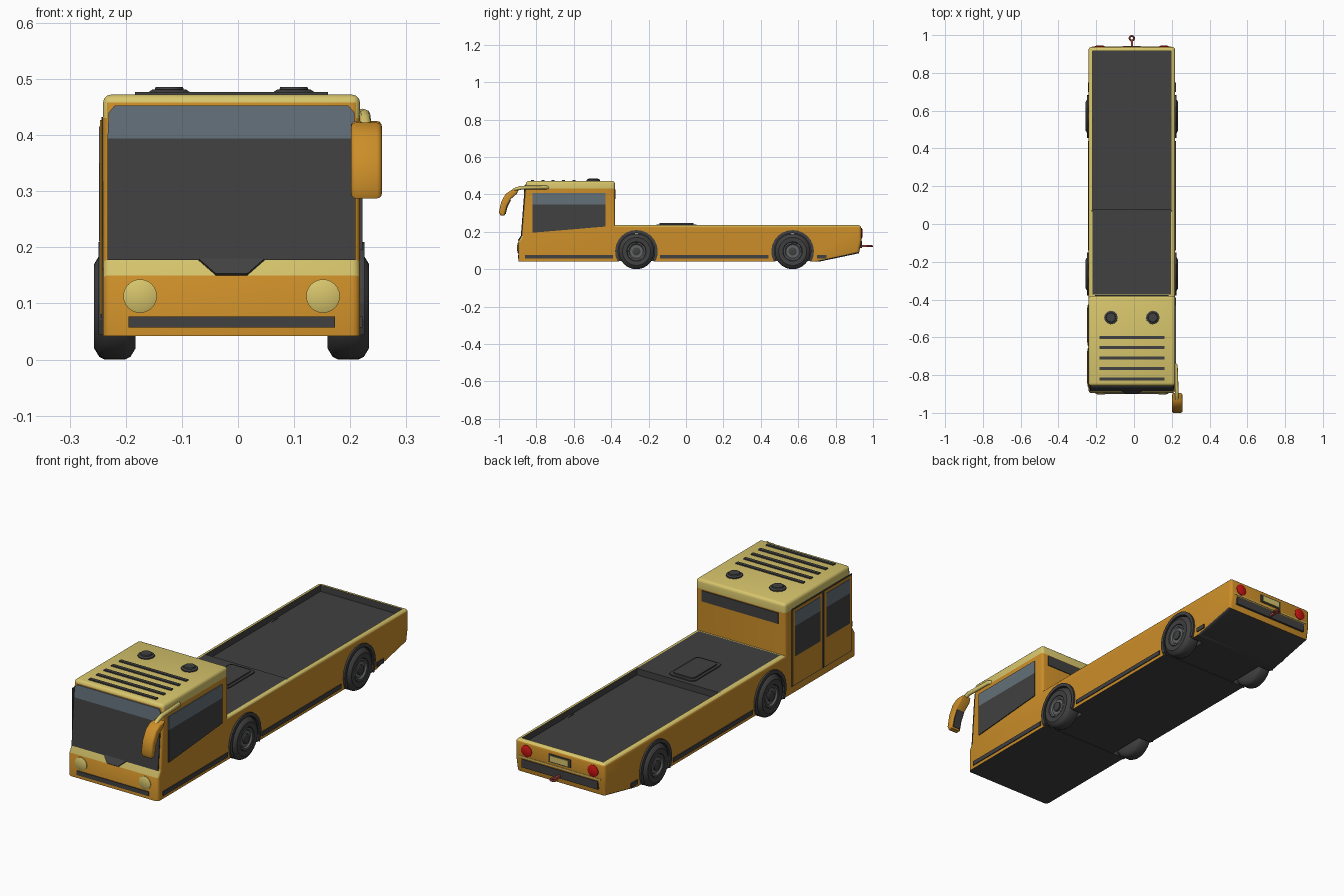
import bpy, bmesh, math
from mathutils import Vector, Matrix

if "Cube" in bpy.data.objects:
    bpy.data.objects.remove(bpy.data.objects["Cube"])

CX, HW = -0.0115, 0.229          # body centre line and half width
AXLES, AZ = (-0.265, 0.57), 0.095


def material(name, r, g, b):
    m = bpy.data.materials.new(name)
    m.diffuse_color = (r, g, b, 1)
    m.use_nodes = True
    m.node_tree.nodes["Principled BSDF"].inputs["Base Color"].default_value = m.diffuse_color
    return m


ORANGE = material("orange paint", 0.60, 0.27, 0.022)
YELLOW = material("pale yellow", 0.68, 0.56, 0.15)
DARK = material("dark grey", 0.052, 0.052, 0.052)
GLASS = material("tinted glass", 0.125, 0.16, 0.19)
HUB = material("hub grey", 0.12, 0.125, 0.13)
RED = material("lamp red", 0.58, 0.008, 0.006)
HOOK = material("hook red", 0.45, 0.07, 0.06)


def finish(name, bm, mats, smooth=True):
    bmesh.ops.recalc_face_normals(bm, faces=bm.faces)
    me = bpy.data.meshes.new(name)
    bm.to_mesh(me)
    bm.free()
    ob = bpy.data.objects.new(name, me)
    bpy.context.collection.objects.link(ob)
    for m in mats:
        me.materials.append(m)
    if smooth:
        bpy.ops.object.select_all(action='DESELECT')
        ob.select_set(True)
        bpy.context.view_layer.objects.active = ob
        bpy.ops.object.shade_smooth_by_angle(angle=math.radians(35))
    return ob


def extruded(pts, vec):
    bm = bmesh.new()
    f = bm.faces.new([bm.verts.new(p) for p in pts])
    r = bmesh.ops.extrude_face_region(bm, geom=[f])
    bmesh.ops.translate(bm, vec=vec, verts=[v for v in r['geom'] if isinstance(v, bmesh.types.BMVert)])
    bmesh.ops.recalc_face_normals(bm, faces=bm.faces)
    return bm


def plate(name, pts, vec, mat):
    return finish(name, extruded(pts, Vector(vec)), [mat], False)


def box(name, x0, x1, y0, y1, z0, z1, mat, bevel=0):
    bm = extruded([(x0, y0, z0), (x1, y0, z0), (x1, y1, z0), (x0, y1, z0)], Vector((0, 0, z1 - z0)))
    if bevel:
        bmesh.ops.bevel(bm, geom=[e for e in bm.edges if abs(e.verts[0].co.z - e.verts[1].co.z) > 1e-4],
                        offset=bevel, segments=3, profile=0.5, affect='EDGES')
    return finish(name, bm, [mat])


def lathe(name, profile, loc, axis, mat, seg=32):
    """Spin (along, radius) points about an axis."""
    bm = bmesh.new()
    vs = [bm.verts.new((r, 0, a)) for a, r in profile]
    es = [bm.edges.new(p) for p in zip(vs, vs[1:])]
    bmesh.ops.spin(bm, geom=vs + es, cent=(0, 0, 0), axis=(0, 0, 1), angle=2 * math.pi, steps=seg)
    bmesh.ops.remove_doubles(bm, verts=bm.verts, dist=1e-5)
    rot = Vector((0, 0, 1)).rotation_difference(Vector(axis)).to_matrix().to_4x4()
    bmesh.ops.transform(bm, matrix=Matrix.Translation(loc) @ rot, verts=bm.verts)
    return finish(name, bm, [mat])


# Body: side profile with wheel arches, extruded across
prof = [(-0.895, 0.15), (-0.895, 0.042)]
for ay in AXLES:
    for i in range(17):
        t = math.radians(208.4 - 236.8 * i / 16)
        prof.append((ay + 0.105 * math.cos(t), AZ + 0.105 * math.sin(t) - (0.003 if i in (0, 16) else 0)))
prof += [(0.72, 0.042), (0.925, 0.085), (0.937, 0.15), (0.937, 0.235), (-0.38, 0.235), (-0.38, 0.472),
         (-0.855, 0.472), (-0.878, 0.178)]
bm = extruded([(CX - HW, y, z) for y, z in prof], Vector((2 * HW, 0, 0)))


def in_arch(p):
    return any(math.hypot(p.y - ay, p.z - AZ) < 0.116 for ay in AXLES)


def soft(e):
    a, b = (v.co for v in e.verts)
    if max(a.z, b.z) < 0.06 or (in_arch(a) and in_arch(b)):
        return False
    if abs(a.x - b.x) > 0.1:
        return a.z > 0.46 or (a.y > 0.9 and a.z > 0.2)
    return True


bmesh.ops.bevel(bm, geom=[e for e in bm.edges if soft(e)], offset=0.014, segments=3, profile=0.5,
                affect='EDGES', clamp_overlap=False)
bmesh.ops.bisect_plane(bm, geom=bm.verts[:] + bm.edges[:] + bm.faces[:], plane_co=(0, 0, 0.43), plane_no=(0, 0, 1))
bm.normal_update()

# Load bed: split the top face, inset both halves and sink the rear one
deck = max((f for f in bm.faces if abs(f.normal.z) > 0.9 and abs(f.calc_center_median().z - 0.235) < 0.01),
           key=lambda f: f.calc_area())
r = bmesh.ops.bisect_plane(bm, geom=[deck] + deck.edges[:] + deck.verts[:], plane_co=(0, 0.07, 0), plane_no=(0, 1, 0))
halves = [g for g in r['geom'] if isinstance(g, bmesh.types.BMFace)]
bmesh.ops.inset_individual(bm, faces=halves, thickness=0.009)
rear = max(halves, key=lambda f: f.calc_center_bounds().y)
walls = bmesh.ops.extrude_face_region(bm, geom=[rear])['geom']
floor = [g for g in walls if isinstance(g, bmesh.types.BMFace)]
bmesh.ops.translate(bm, vec=(0, 0, -0.03), verts=[g for g in walls if isinstance(g, bmesh.types.BMVert)])
if rear.is_valid:
    bmesh.ops.delete(bm, geom=[rear], context='FACES_ONLY')
bm.normal_update()
dark = set(f for f in halves if f.is_valid) | set(floor)
for f in floor:
    dark |= {g for e in f.edges for g in e.link_faces}
for f in bm.faces:
    c, n = f.calc_center_median(), f.normal
    if f in dark or (n.z < -0.5 and c.z < 0.1) or (in_arch(c) and abs(n.x) < 0.5):
        f.material_index = 2
    elif abs(c.y - 0.07) < 0.012 and n.z > 0.9:
        f.material_index = 2
    elif (c.z > 0.43 and n.y > -0.8) or (n.z > 0.3 and (c.z > 0.222 or c.y < -0.85)):
        f.material_index = 1
finish("body", bm, [ORANGE, YELLOW, DARK])
box("chassis", CX - 0.165, CX + 0.165, -0.42, 0.72, 0.044, 0.19, DARK)
box("deck_hatch", CX - 0.066, CX + 0.066, -0.157, 0.055, 0.23, 0.24, DARK, 0.02)
box("deck_hatch_lid", CX - 0.054, CX + 0.054, -0.143, 0.041, 0.239, 0.246, DARK, 0.015)

# Wheels, hubs and arch trims
for s, side in ((-1, "left"), (1, "right")):
    for ay, end in zip(AXLES, ("front", "rear")):
        loc = (CX + s * 0.208, ay, AZ)
        lathe(f"{end}_{side}_tyre", [(-0.037, 0), (-0.037, 0.075), (-0.028, 0.09), (-0.018, 0.095), (0.018, 0.095),
              (0.028, 0.09), (0.037, 0.075), (0.035, 0.052), (0.022, 0.048), (0.022, 0)], loc, (s, 0, 0), DARK)
        lathe(f"{end}_{side}_hub", [(0.02, 0.049), (0.034, 0.049), (0.034, 0.042), (0.027, 0.036), (0.027, 0)],
              loc, (s, 0, 0), HUB)
        lathe(f"{end}_{side}_hub_cap", [(0.02, 0.022), (0.034, 0.022), (0.036, 0.017), (0.036, 0)],
              loc, (s, 0, 0), DARK, 12)
        ring = [(rad * math.cos(t), rad * math.sin(t)) for rad, ts in ((0.098, range(17)), (0.114, range(16, -1, -1)))
                for t in (math.radians(-27 + 234 * i / 16) for i in ts)]
        plate(f"{end}_{side}_arch", [(CX + s * 0.2, ay + y, AZ + z) for y, z in ring], (s * 0.037, 0, 0), DARK)


def side_plate(name, s, yz, mat, lift=0.004, base=0.0):
    plate(name, [(CX + s * (HW + base), y, z) for y, z in yz], (s * lift, 0, 0), mat)


def rect(y0, y1, z0, z1):
    return [(y0, z0), (y1, z0), (y1, z1), (y0, z1)]


# Skirt strips
for s in (-1, 1):
    for y0, y1 in ((-0.86, -0.39), (-0.14, 0.44), (0.70, 0.75)):
        if s > 0 or y0 > -0.8:
            side_plate("skirt_strip", s, rect(y0, y1, 0.057, 0.077), DARK)

# Right cab window
side_plate("right_window", 1, [(-0.82, 0.195), (-0.43, 0.228), (-0.43, 0.345), (-0.82, 0.345)], DARK)
side_plate("right_window_tint", 1, rect(-0.82, -0.43, 0.345, 0.408), GLASS)

# Left doors, each with frame, panel and window
for y0, y1 in ((-0.648, -0.425), (-0.865, -0.655)):
    side_plate("door_frame", -1, rect(y0, y1, 0.075, 0.432), DARK, 0.003)
    side_plate("door_panel", -1, rect(y0 + 0.005, y1 - 0.005, 0.08, 0.427), ORANGE, 0.003, 0.002)
    side_plate("door_window", -1, rect(y0 + 0.02, y1 - 0.018, 0.21, 0.35), DARK, 0.003, 0.004)
    side_plate("door_window_tint", -1, rect(y0 + 0.02, y1 - 0.018, 0.35, 0.415), GLASS, 0.003, 0.004)


# Windscreen with tinted band and the notch below it
def front_plate(name, xz, mat):
    plate(name, [(CX + x, -0.878 + (z - 0.178) * 0.0782, z) for x, z in xz], (0, -0.005, 0), mat)


front_plate("windscreen", rect(-0.221, 0.221, 0.177, 0.394), DARK)
front_plate("windscreen_tint", [(-0.221, 0.394), (0.221, 0.394), (0.219, 0.44), (0.208, 0.453),
                                (-0.208, 0.453), (-0.219, 0.44)], GLASS)
plate("windscreen_notch", [(CX - 0.06, -0.878, 0.178), (CX + 0.06, -0.878, 0.178),
                           (CX + 0.028, -0.896, 0.15), (CX - 0.028, -0.896, 0.15)], (0, -0.004, 0.003), DARK)

# Front lamps and grille
for s in (-1, 1):
    lathe("front_lamp", [(-0.005, 0.03), (0.003, 0.03), (0.007, 0.02), (0.008, 0)],
          (CX + s * 0.163, -0.895, 0.113), (0, -1, 0), YELLOW, 24)
    lathe("rear_lamp", [(-0.005, 0.027), (0.004, 0.027), (0.008, 0.018), (0.009, 0)],
          (CX + s * 0.17, 0.936, 0.192), (0, 1, 0), RED, 24)
box("front_grille", CX - 0.184, CX + 0.184, -0.899, -0.89, 0.057, 0.077, DARK)

# Rear panel details and tow hook
box("plate_frame", CX - 0.056, CX + 0.056, 0.93, 0.94, 0.174, 0.212, DARK)
box("rear_plate", CX - 0.046, CX + 0.046, 0.935, 0.943, 0.18, 0.206, YELLOW)
box("rear_bumper_strip", CX - 0.195, CX + 0.195, 0.92, 0.94, 0.112, 0.15, DARK)
box("rear_trim", CX - 0.21, CX + 0.21, 0.93, 0.939, 0.157, 0.163, YELLOW)
box("hook_bar", CX - 0.005, CX + 0.005, 0.92, 0.972, 0.118, 0.128, HOOK)
lathe("hook_ring", [(0.005 * math.sin(t), 0.012 + 0.005 * math.cos(t))
                    for t in (i * math.pi / 4 for i in range(9))], (CX, 0.983, 0.123), (0, 0, 1), HOOK, 20)

# Cab rear window, roof slats and roof vents
box("cab_rear_window", CX - 0.195, CX + 0.195, -0.385, -0.376, 0.375, 0.425, DARK)
for i in range(5):
    y = -0.6 - 0.055 * i
    box("roof_slat", CX - 0.172, CX + 0.172, y - 0.008, y + 0.008, 0.465, 0.477, DARK)
for s in (-1, 1):
    lathe("roof_vent", [(-0.01, 0.036), (0.005, 0.036), (0.009, 0.03), (0.009, 0.026), (0.014, 0.024), (0.014, 0)],
          (CX + s * 0.111, -0.495, 0.472), (0, 0, 1), DARK, 12)

# Wing mirror: arm, housing and glass
cu = bpy.data.curves.new("mirror_arm", 'CURVE')
cu.dimensions, cu.bevel_depth, cu.bevel_resolution = '3D', 0.01, 2
cu.use_fill_caps = True
sp = cu.splines.new('POLY')
path = [(0.205, -0.735, 0.435), (0.222, -0.75, 0.437), (0.226, -0.88, 0.436), (0.227, -0.915, 0.425), (0.228, -0.94, 0.4)]
sp.points.add(len(path) - 1)
for p, c in zip(sp.points, path):
    p.co = (*c, 1)
cu.materials.append(YELLOW)
bpy.context.collection.objects.link(bpy.data.objects.new("mirror_arm", cu))
shell = [(-0.895, 0.425), (-0.935, 0.422), (-0.965, 0.402), (-0.988, 0.36), (-1.0, 0.305), (-0.992, 0.287),
         (-0.97, 0.287), (-0.958, 0.335), (-0.937, 0.375), (-0.905, 0.402)]
bm = extruded([(0.201, y, z) for y, z in shell], Vector((0.0555, 0, 0)))
bmesh.ops.bevel(bm, geom=[e for e in bm.edges if abs(e.verts[0].co.x - e.verts[1].co.x) < 1e-4],
                offset=0.009, segments=3, profile=0.5, affect='EDGES')
finish("mirror_housing", bm, [ORANGE])
plate("mirror_glass", [(0.21, -0.968, 0.295), (0.248, -0.968, 0.295), (0.248, -0.958, 0.335), (0.248, -0.939, 0.371),
                       (0.21, -0.939, 0.371), (0.21, -0.958, 0.335)], (0, 0.004, -0.001), DARK)
